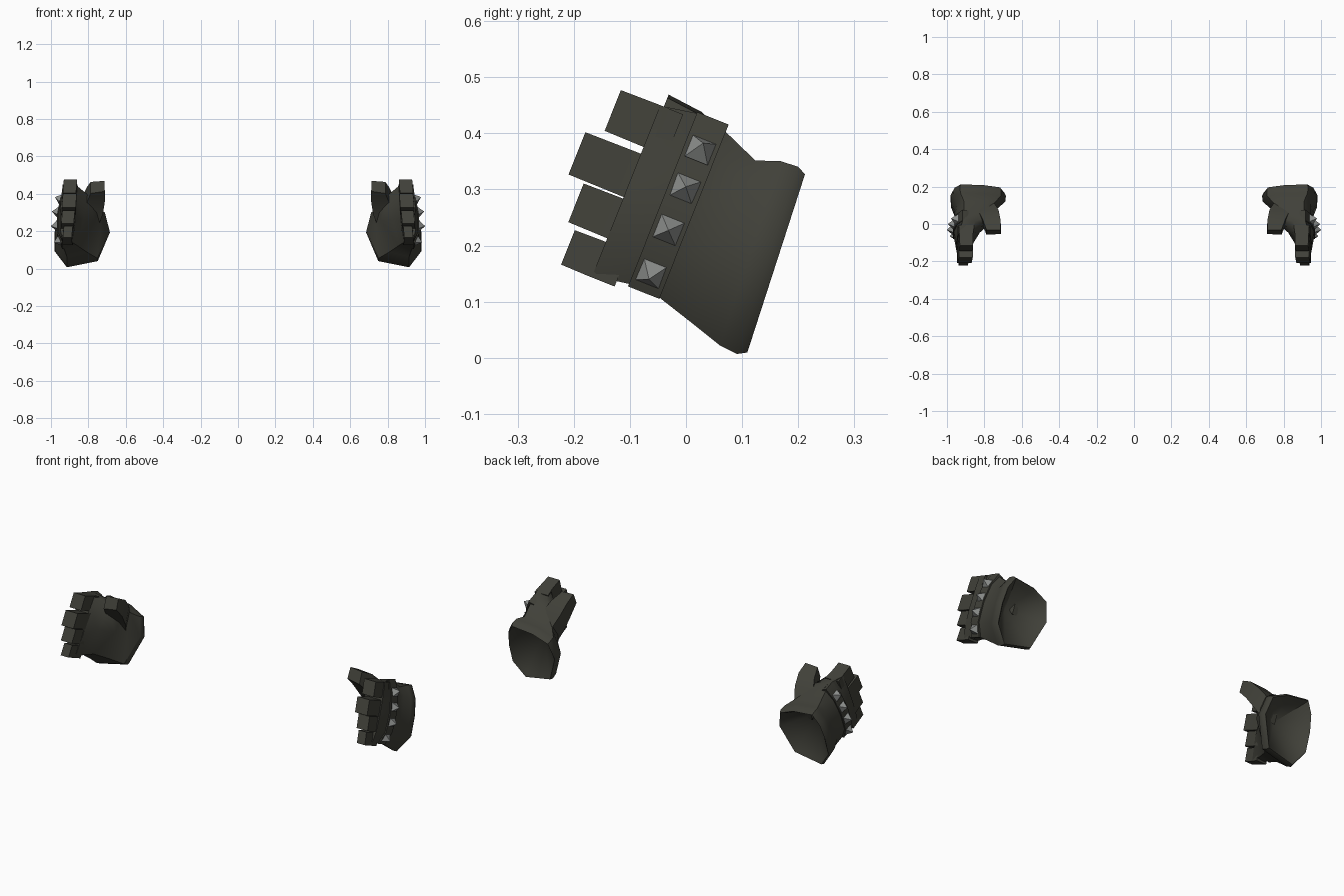
import bpy, bmesh, math
from mathutils import Vector

if "Cube" in bpy.data.objects:
    bpy.data.objects.remove(bpy.data.objects["Cube"])


def material(name, rgb):
    m = bpy.data.materials.new(name)
    m.diffuse_color = (*rgb, 1)
    m.use_nodes = True
    m.node_tree.nodes["Principled BSDF"].inputs["Base Color"].default_value = m.diffuse_color
    return m


LEATHER = material("dark_leather", (0.052, 0.052, 0.041))
STEEL = material("stud_steel", (0.26, 0.27, 0.26))
C, S = 0.93, 0.37   # tilt of the hand


def place(x, u, s):
    """x sideways, u along the fingers, s across the knuckles."""
    return Vector((x, -C * u + S * s, S * u + C * s))


def make(name, bm, mat, angle=35):
    bmesh.ops.recalc_face_normals(bm, faces=bm.faces)
    me = bpy.data.meshes.new(name)
    bm.to_mesh(me)
    bm.free()
    me.materials.append(mat)
    ob = bpy.data.objects.new(name, me)
    bpy.context.collection.objects.link(ob)
    bpy.ops.object.select_all(action='DESELECT')
    ob.select_set(True)
    bpy.context.view_layer.objects.active = ob
    if angle:
        bpy.ops.object.shade_smooth_by_angle(angle=math.radians(angle))
    mirror = ob.modifiers.new("other_hand", 'MIRROR')
    mirror.use_mirror_merge = False
    return ob


def loft(bm, rings, start=True, end=True):
    """Bridge rings of (x, u, s) points; optionally cap the ends."""
    rows = [[bm.verts.new(place(*p)) for p in r] for r in rings]
    n = len(rows[0])
    for a, b in zip(rows, rows[1:]):
        for i in range(n):
            j = (i + 1) % n
            bm.faces.new((a[i], a[j], b[j], b[i]))
    if start:
        bm.faces.new(rows[0])
    if end:
        bm.faces.new(rows[-1])
    return rows


# glove shell: cuff, wrist, palm and knuckles
rim = [(.71, .335), (.80, .375), (.93, .39), (.965, .33), (.98, .24),
       (.98, .13), (.915, .04), (.75, .075), (.685, .235)]
wrist = [(.745, .345), (.81, .365), (.91, .372), (.945, .33), (.958, .24),
         (.958, .14), (.915, .062), (.81, .09), (.735, .25)]
heel = [(.745, .37), (.81, .385), (.91, .40), (.945, .345), (.963, .25),
        (.962, .15), (.93, .082), (.86, .10), (.765, .24)]
palm = [(.80, .365), (.85, .395), (.915, .412), (.946, .345), (.963, .25),
        (.962, .15), (.935, .085), (.88, .09), (.825, .23)]
knuckle = [(.866, .34), (.868, .399), (.937, .40), (.945, .33), (.95, .235),
           (.95, .145), (.938, .074), (.888, .074), (.87, .20)]


def rim_ring(scale, lift):
    cx, cs = .84, .225
    return [(cx + (x - cx) * scale, -.098 + (s - .039) * .0625 + lift,
             cs + (s - cs) * scale) for x, s in rim]


def flat(pts, u):
    return [(x, u, s) for x, s in pts]


bm = bmesh.new()
rows = loft(bm, [rim_ring(.86, .012), rim_ring(.95, 0), rim_ring(1, .016),
                 rim_ring(.985, .05),
                 flat(wrist, .015), flat(heel, .083), flat(palm, .142),
                 flat(knuckle, .209)], start=False)
# hollow cuff tapering to a point inside
tip = bm.verts.new(place(.85, .06, .25))
for i in range(9):
    bm.faces.new((rows[0][i], rows[0][(i + 1) % 9], tip))
make("glove_shell", bm, LEATHER, 40)

# four cut-off fingers: s range, tip length, x range at the tip
fingers = [(.322, .400, .284, .866, .937), (.226, .307, .315, .868, .942),
           (.147, .221, .284, .878, .945), (.072, .138, .268, .889, .937)]
bm = bmesh.new()
for s0, s1, u1, x0, x1 in fingers:
    def square(u, xa, xb, g):
        return [(xa, u, s0 - g), (xb, u, s0 - g),
                (xb - .006, u, s1 + g), (xa - .006, u, s1 + g)]
    loft(bm, [square(.165, x0 - .006, x1 + .006, .001),
              square(.215, x0, x1 + .003, .001), square(u1, x0, x1, 0)])
make("fingers", bm, LEATHER)

# thumb stub
thumb = [(.015, .745, .83, .23, .345), (.07, .722, .835, .275, .385),
         (.135, .712, .81, .32, .417), (.202, .712, .788, .352, .424)]
bm = bmesh.new()
loft(bm, [[(x0, u, s0 + .012), (x1, u, s0), (x1, u, s1 - .006), (x0 + .003, u, s1)]
          for u, x0, x1, s0, s1 in thumb])
make("thumb", bm, LEATHER, 40)

# raised strap across the back of the hand
strap = [(.905, .408), (.917, .414), (.951, .347), (.969, .25), (.968, .15),
         (.94, .080), (.925, .082)]
bm = bmesh.new()
outer = [(x, s) for x, s in strap]
inner = [(x - .02, .25 + (s - .25) * .95) for x, s in strap]
loft(bm, [flat(outer + inner[::-1], u) for u in (.083, .143)])
make("knuckle_strap", bm, LEATHER, 30)

# pyramid studs standing on the strap: s position, base x, outward tilt
bm = bmesh.new()
for s, x, tilt in [(.353, .948, .42), (.279, .963, .12),
                   (.20, .968, -.02), (.117, .954, -.35)]:
    h, r = .033, .022
    base = [bm.verts.new(place(x - math.sin(tilt) * b, .113 + a, s + math.cos(tilt) * b))
            for a, b in ((-r, -r), (r, -r), (r, r), (-r, r))]
    apex = bm.verts.new(place(x + math.cos(tilt) * h, .113, s + math.sin(tilt) * h))
    bm.faces.new(base)
    for i in range(4):
        bm.faces.new((base[i], base[(i + 1) % 4], apex))
make("studs", bm, STEEL, 0)
